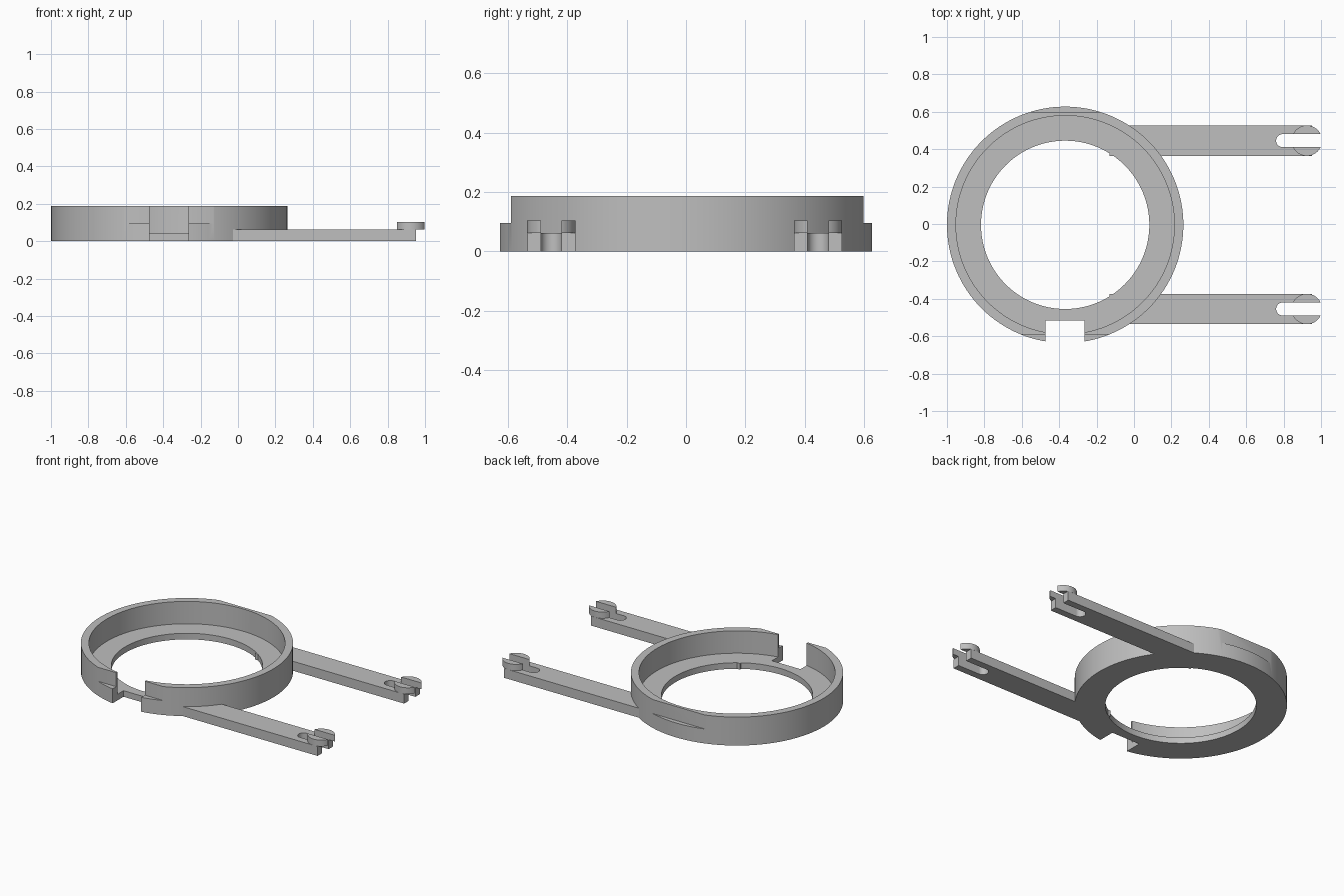
import bpy
from math import radians

# Remove the default object
cube = bpy.data.objects.get("Cube")
if cube:
    bpy.data.objects.remove(cube, do_unlink=True)

# Main dimensions
CX, CY = -0.368, -0.0045
OUTER, WALL, BORE = 0.632, 0.584, 0.45
HEIGHT, FLOOR, STEP = 0.187, 0.04, 0.095
ARM_TOP, ARM_Y, ARM_HALF = 0.062, 0.45, 0.081

grey = bpy.data.materials.new("plain grey")
grey.use_nodes = True
COLOUR = (0.52, 0.52, 0.52, 1)
grey.diffuse_color = COLOUR
grey.node_tree.nodes["Principled BSDF"].inputs["Base Color"].default_value = COLOUR


def cylinder(name, x, y, radius, z0, z1, sides=128):
    bpy.ops.mesh.primitive_cylinder_add(vertices=sides, radius=radius, depth=z1 - z0,
                                        location=(x, y, (z0 + z1) / 2))
    obj = bpy.context.object
    obj.name = name
    return obj


def box(name, x0, x1, y0, y1, z0, z1):
    bpy.ops.mesh.primitive_cube_add(size=1, location=((x0 + x1) / 2, (y0 + y1) / 2, (z0 + z1) / 2))
    obj = bpy.context.object
    obj.name = name
    obj.scale = (x1 - x0, y1 - y0, z1 - z0)
    bpy.ops.object.transform_apply(location=False, rotation=False, scale=True)
    return obj


def combine(target, other, operation):
    """Apply a boolean and discard the helper."""
    bpy.context.view_layer.objects.active = target
    mod = target.modifiers.new(operation, 'BOOLEAN')
    mod.operation, mod.solver, mod.object = operation, 'EXACT', other
    bpy.ops.object.modifier_apply(modifier=mod.name)
    bpy.data.objects.remove(other, do_unlink=True)


# Round holder with an open bore
holder = cylinder("ring_holder_with_arms", CX, CY, OUTER, 0, HEIGHT)
combine(holder, cylinder("bore", CX, CY, BORE, -1, 1), 'DIFFERENCE')

# Two arms with disc ends and open rounded slots
for side in (-1, 1):
    y = CY + side * ARM_Y
    arm = box("arm", -0.13, 0.953, y - ARM_HALF, y + ARM_HALF, 0, ARM_TOP)
    combine(arm, cylinder("disc", 0.924, y, ARM_HALF + 0.0005, ARM_TOP, 0.103, 64), 'UNION')
    slot = box("slot", 0.795, 1.2, y - 0.035, y + 0.035, -1, 1)
    combine(slot, cylinder("slot_end", 0.795, y, 0.035, -1, 1, 48), 'UNION')
    combine(arm, slot, 'DIFFERENCE')
    combine(holder, arm, 'UNION')

# Recess above the floor, front notch, and stepped flats front and back
cutters = [
    cylinder("recess", CX, CY, WALL, FLOOR, 1),
    box("notch", CX - 0.104, CX + 0.104, -1, -0.515, -1, 1),
    box("front_flat", -1, 0.3, -1, CY - 0.586, STEP, 1),
    box("back_flat", -1, 0.3, CY + 0.603, 1, STEP, 1),
]
for cutter in cutters:
    combine(holder, cutter, 'DIFFERENCE')

# Finish
holder.data.materials.clear()
holder.data.materials.append(grey)
for face in holder.data.polygons:
    face.material_index = 0
bpy.ops.object.select_all(action='DESELECT')
holder.select_set(True)
bpy.context.view_layer.objects.active = holder
bpy.ops.object.shade_smooth_by_angle(angle=radians(25))
